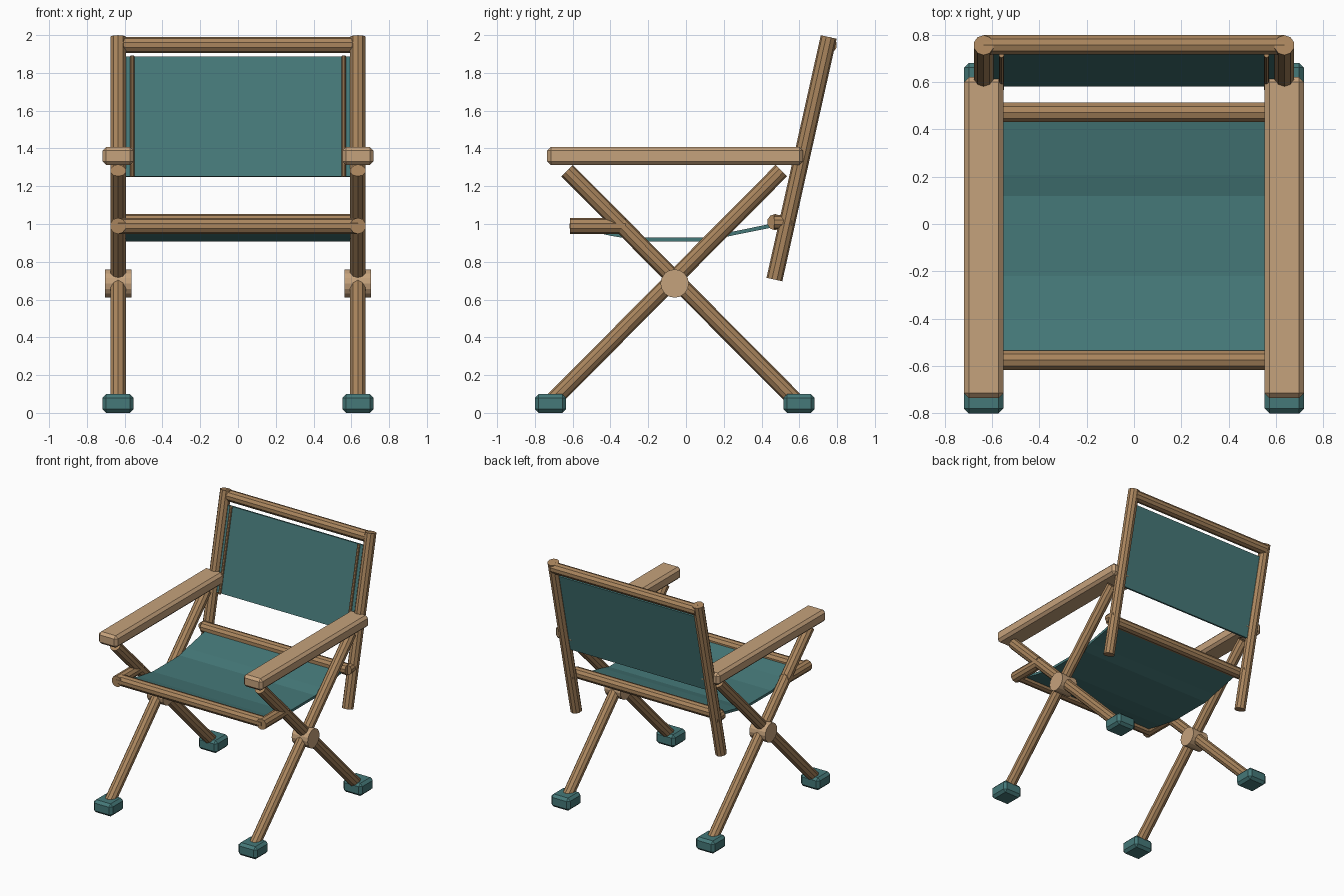
import bpy
from mathutils import Vector

if "Cube" in bpy.data.objects:
    bpy.data.objects.remove(bpy.data.objects["Cube"])


def material(name, rgb):
    m = bpy.data.materials.new(name)
    m.diffuse_color = (*rgb, 1)
    m.use_nodes = True
    m.node_tree.nodes["Principled BSDF"].inputs["Base Color"].default_value = m.diffuse_color
    return m


WOOD = material("wood", (0.40, 0.235, 0.11))
PALE = material("pale_wood", (0.56, 0.36, 0.20))
TEAL = material("teal_canvas", (0.06, 0.19, 0.19))


def finish(name, mat):
    ob = bpy.context.object
    ob.name = name
    ob.data.materials.append(mat)
    return ob


def rod(name, a, b, r=0.043, sides=10, mat=WOOD):
    a, b = Vector(a), Vector(b)
    bpy.ops.mesh.primitive_cylinder_add(vertices=sides, radius=r, depth=(b - a).length,
                                        location=(a + b) / 2)
    ob = finish(name, mat)
    ob.rotation_euler = (b - a).to_track_quat('Z', 'Y').to_euler()
    return ob


def block(name, lo, hi, mat, bevel=0.02):
    lo, hi = Vector(lo), Vector(hi)
    bpy.ops.mesh.primitive_cube_add(size=1, location=(lo + hi) / 2)
    ob = finish(name, mat)
    for v in ob.data.vertices:
        v.co = v.co * (hi - lo)
    mod = ob.modifiers.new("bevel", 'BEVEL')
    mod.width = bevel
    mod.segments = 1
    return ob


def canvas(name, profile, half_width, thickness=0.02):
    # strip swept across x from a side profile of (y, z) points
    verts = [(x, y, z) for y, z in profile for x in (-half_width, half_width)]
    faces = [(2 * i, 2 * i + 1, 2 * i + 3, 2 * i + 2) for i in range(len(profile) - 1)]
    me = bpy.data.meshes.new(name)
    me.from_pydata(verts, [], faces)
    ob = bpy.data.objects.new(name, me)
    bpy.context.collection.objects.link(ob)
    me.materials.append(TEAL)
    mod = ob.modifiers.new("thickness", 'SOLIDIFY')
    mod.thickness = thickness
    mod.offset = 0
    return ob


def post_y(z):
    # y of the leaning back post at height z
    return 0.468 + (z - 0.706) * 0.224


X = 0.635
for side, s in (("left", -1), ("right", 1)):
    x = s * X
    # crossed legs, pivot hub and feet
    rod(f"front_leg_{side}", (x, -0.71, 0.06), (x, 0.505, 1.283))
    rod(f"rear_leg_{side}", (x, 0.585, 0.06), (x, -0.63, 1.283))
    rod(f"pivot_hub_{side}", (x - 0.07, -0.06, 0.685), (x + 0.07, -0.06, 0.685), 0.075, 16, PALE)
    for end, y in (("front", -0.717), ("rear", 0.598)):
        block(f"{end}_foot_{side}", (x - 0.083, y - 0.083, 0), (x + 0.083, y + 0.083, 0.1), TEAL)
    # armrest
    block(f"armrest_{side}", (x - 0.083, -0.735, 1.312), (x + 0.083, 0.62, 1.408), PALE)
    # leaning back post
    rod(f"back_post_{side}", (x, post_y(0.706), 0.706), (x, post_y(1.99), 1.99))
    # short seat frame pieces
    rod(f"seat_side_bar_{side}", (x, -0.615, 0.99), (x, -0.32, 0.99))
    rod(f"seat_link_{side}", (x, 0.465, 1.01), (x, 0.56, 1.01), 0.037)
    # thin batten on the back canvas
    rod(f"back_batten_{side}", (s * 0.56, post_y(1.25) - 0.02, 1.25),
        (s * 0.56, post_y(1.89) - 0.02, 1.89), 0.011, 8)

# cross rails
rod("top_rail", (-X, 0.757, 1.948), (X, 0.757, 1.948))
rod("front_seat_rail", (-X, -0.575, 0.99), (X, -0.575, 0.99))
rod("rear_seat_rail", (-X, 0.472, 1.01), (X, 0.472, 1.01))

# canvas seat and back
canvas("seat", [(-0.575, 0.99), (-0.40, 0.948), (-0.22, 0.918), (0.12, 0.918),
                (0.21, 0.942), (0.472, 0.995)], 0.595)
canvas("back_canvas", [(post_y(1.25), 1.25), (post_y(1.885), 1.885)], 0.6)
